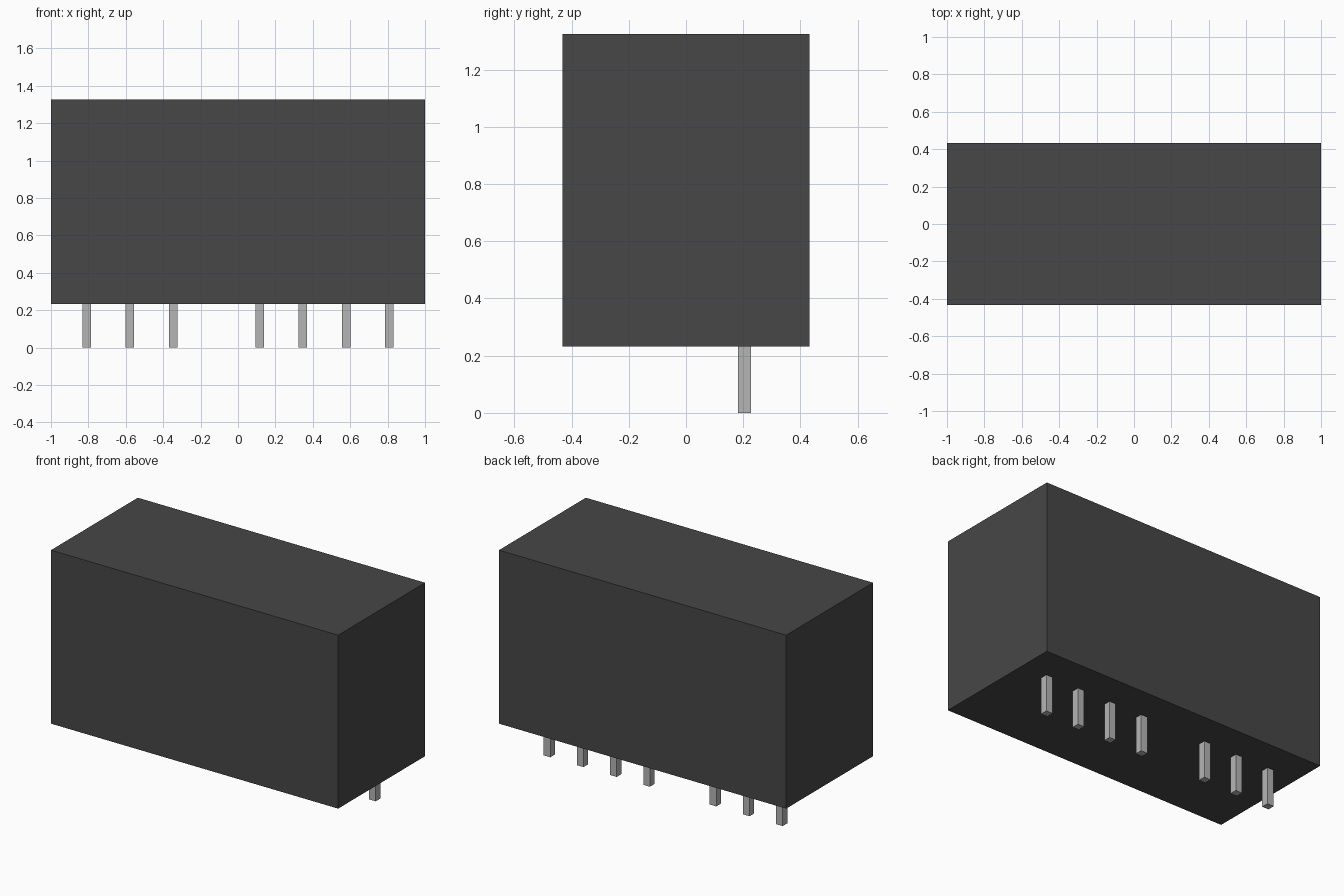
import bpy

cube = bpy.data.objects.get("Cube")
if cube:
    bpy.data.objects.remove(cube, do_unlink=True)


def material(name, colour):
    mat = bpy.data.materials.new(name)
    mat.use_nodes = True
    mat.diffuse_color = colour
    mat.node_tree.nodes["Principled BSDF"].inputs["Base Color"].default_value = colour
    return mat


def box(name, low, high, mat):
    centre = [(a + b) / 2 for a, b in zip(low, high)]
    bpy.ops.mesh.primitive_cube_add(size=1, location=centre)
    obj = bpy.context.object
    obj.name = name
    obj.scale = [b - a for a, b in zip(low, high)]
    bpy.ops.object.transform_apply(location=False, rotation=False, scale=True)
    obj.data.materials.append(mat)
    return obj


plastic = material("dark grey plastic", (0.063, 0.063, 0.063, 1))
metal = material("light grey metal", (0.46, 0.46, 0.46, 1))

BASE, TOP = 0.233, 1.325

# Housing block
box("housing", (-1, -0.432, BASE), (1, 0.432, TOP), plastic)

# Row of square pins along the back, with one position left empty
PITCH, HALF, ROW_Y = 0.2312, 0.0228, 0.204
for slot in range(8):
    if slot == 3:
        continue
    x = (slot - 3.5) * PITCH
    box(f"pin_{slot + 1}", (x - HALF, ROW_Y - HALF, 0),
        (x + HALF, ROW_Y + HALF, BASE), metal)
